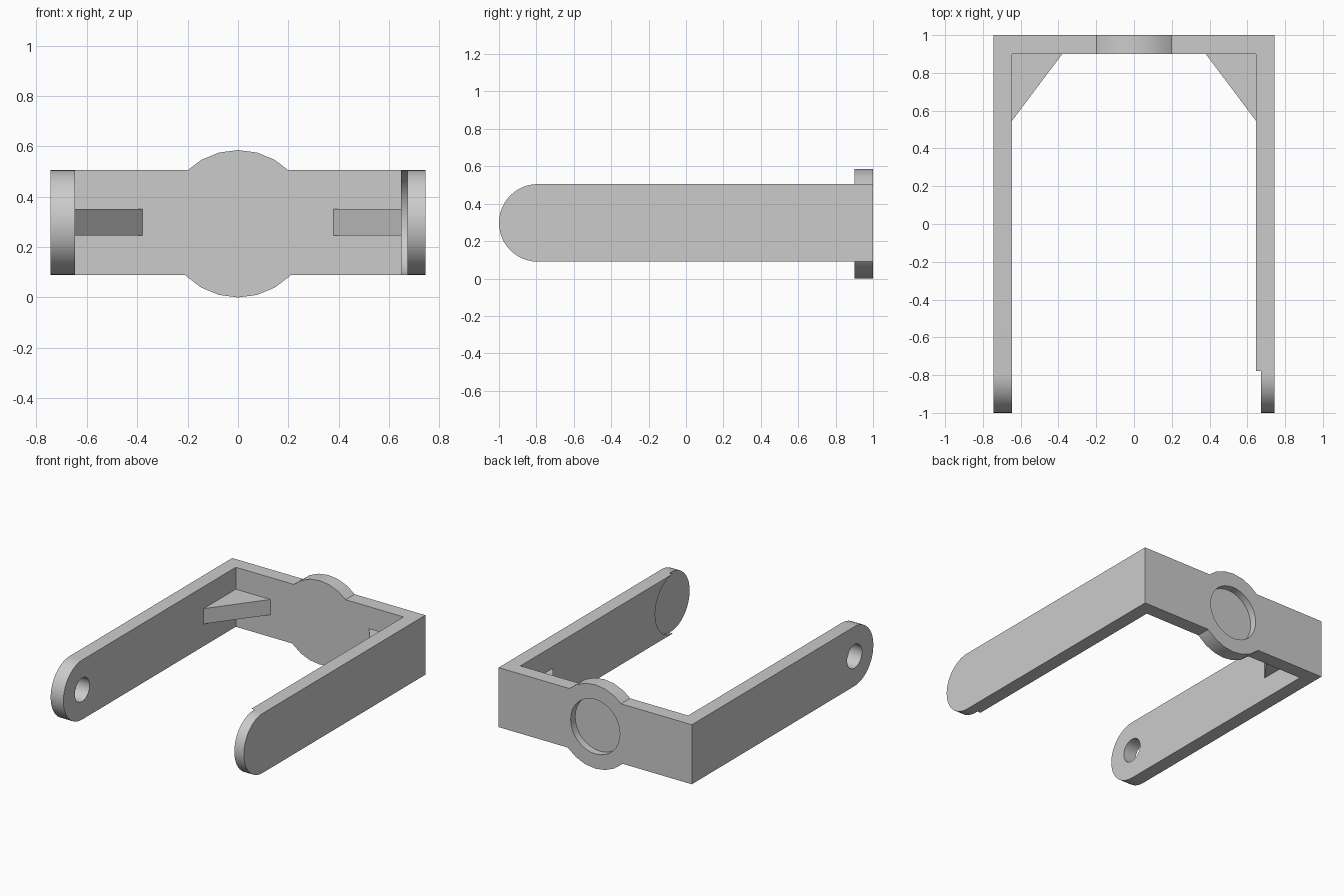
import bpy, bmesh, math
from mathutils import Vector

if "Cube" in bpy.data.objects:
    bpy.data.objects.remove(bpy.data.objects["Cube"], do_unlink=True)

grey = bpy.data.materials.new("plain grey")
grey.use_nodes = True
COLOUR = (0.6, 0.6, 0.6, 1)
grey.diffuse_color = COLOUR
grey.node_tree.nodes["Principled BSDF"].inputs["Base Color"].default_value = COLOUR

HALF_W, INNER = 0.745, 0.647      # outer and inner faces of the arms
LOW, HIGH = 0.09, 0.505           # bottom and top of the frame
MID, ROUND = (LOW + HIGH) / 2, (HIGH - LOW) / 2
TIP_Y = -1 + ROUND                # centre of the rounded arm tips
BACK_IN = 0.9                     # inner face of the back bar
BOSS_R = 0.2925


def prism(name, points, axis, lo, hi):
    """Extrude a 2D outline along an axis; the outline uses the other two in order."""
    def place(a, b, c):
        v = [a, b]
        v.insert(axis, c)
        return Vector(v)
    bm = bmesh.new()
    face = bm.faces.new([bm.verts.new(place(a, b, lo)) for a, b in points])
    ext = bmesh.ops.extrude_face_region(bm, geom=[face])
    moved = [v for v in ext["geom"] if isinstance(v, bmesh.types.BMVert)]
    bmesh.ops.translate(bm, verts=moved, vec=place(0, 0, hi - lo))
    bmesh.ops.recalc_face_normals(bm, faces=bm.faces)
    mesh = bpy.data.meshes.new(name)
    bm.to_mesh(mesh)
    bm.free()
    mesh.materials.append(grey)
    obj = bpy.data.objects.new(name, mesh)
    bpy.context.collection.objects.link(obj)
    return obj


def arc(a, b, r, start=0, end=360, n=32):
    closed = end - start == 360
    count = n if closed else n + 1
    angles = [math.radians(start + (end - start) * i / n) for i in range(count)]
    return [(a + r * math.cos(t), b + r * math.sin(t)) for t in angles]


def activate(obj):
    bpy.ops.object.select_all(action="DESELECT")
    obj.select_set(True)
    bpy.context.view_layer.objects.active = obj


def combine(body, other, operation):
    mod = body.modifiers.new(operation.lower(), "BOOLEAN")
    mod.operation, mod.object, mod.solver = operation, other, "EXACT"
    activate(body)
    bpy.ops.object.modifier_apply(modifier=mod.name)
    bpy.data.objects.remove(other, do_unlink=True)


# U-shaped frame seen from above
half = [(HALF_W, 1), (HALF_W, -1.1), (INNER, -1.1), (INNER, BACK_IN)]
outline = half + [(-x, y) for x, y in reversed(half)]
frame = prism("fork_frame", outline, 2, LOW, HIGH)

# Rounded arm tips
side = [(1.1, LOW - 0.1), (1.1, HIGH + 0.1), (TIP_Y, HIGH + 0.1)]
side = [(1.1, LOW), (1.1, HIGH)] + arc(TIP_Y, MID, ROUND, 90, 270, 24)
combine(frame, prism("tip_shape", side, 0, -1, 1), "INTERSECT")

# Round boss in the middle of the back bar, with a shallow socket behind
boss = prism("boss", arc(0, BOSS_R, BOSS_R, n=24), 1, BACK_IN, 1)
combine(frame, boss, "UNION")
combine(frame, prism("socket", arc(0, BOSS_R, 0.19), 1, 0.95, 1.1), "DIFFERENCE")

# Pivot hole through the right arm, round recess inside the left arm
combine(frame, prism("hole", arc(TIP_Y, MID, 0.082), 0, -1, -0.5), "DIFFERENCE")
recess = prism("recess", arc(TIP_Y, MID, ROUND + 0.001, n=48), 0, 0.5, 0.672)
combine(frame, recess, "DIFFERENCE")
activate(frame)
bpy.ops.object.shade_smooth_by_angle(angle=math.radians(30))

# Triangular braces in the inner corners
for label, s in (("left", 1), ("right", -1)):
    deep = 0.02
    tri = [(s * INNER, 0.545), (s * 0.38, BACK_IN), (s * 0.38, BACK_IN + deep),
           (s * (INNER + deep), BACK_IN + deep), (s * (INNER + deep), 0.545)]
    prism(label + "_corner_brace", tri, 2, 0.245, 0.352)
